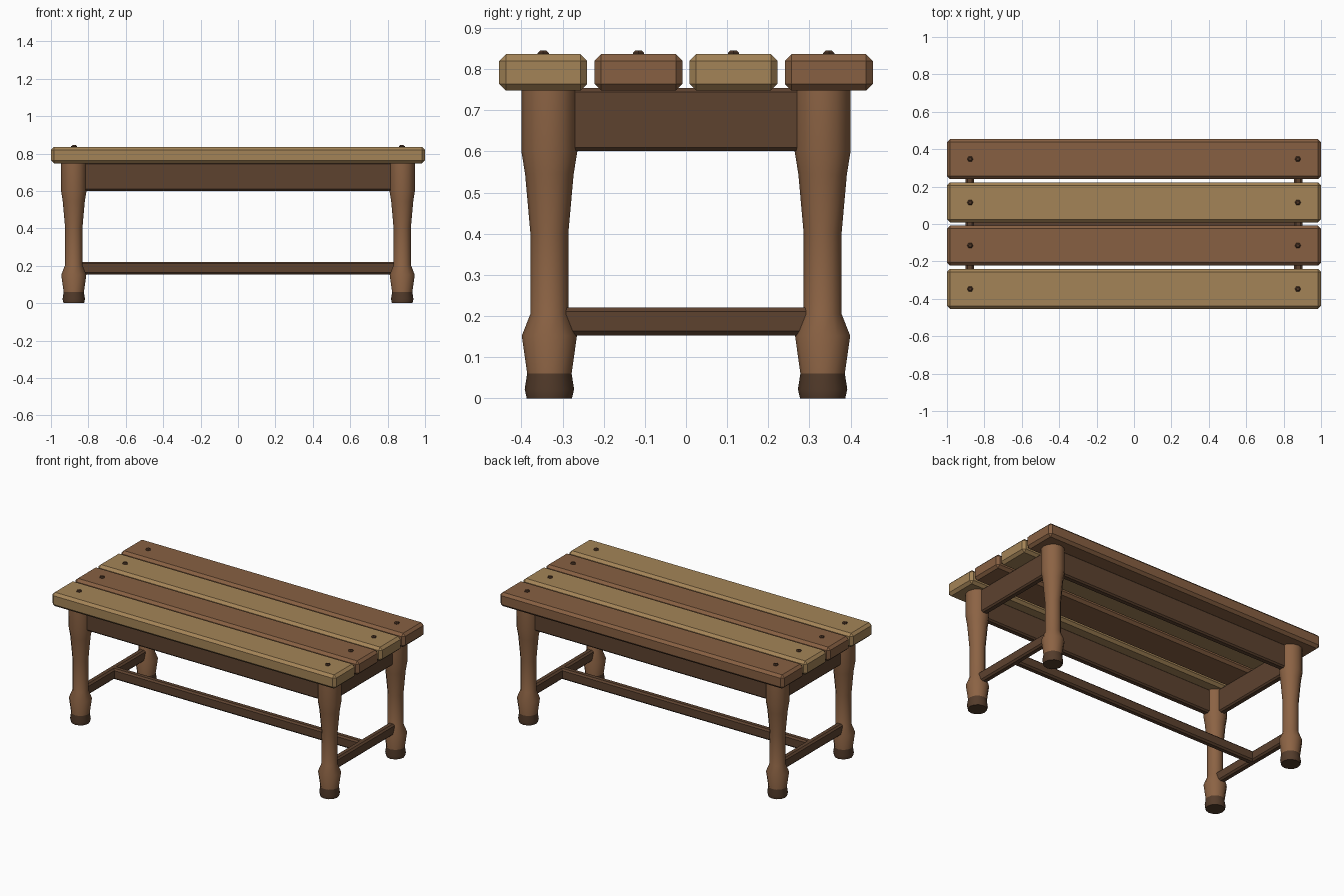
import bpy, bmesh, math
from mathutils import Matrix

if "Cube" in bpy.data.objects:
    bpy.data.objects.remove(bpy.data.objects["Cube"])


def material(name, r, g, b):
    m = bpy.data.materials.new(name)
    lin = [((c / 255 + 0.055) / 1.055) ** 2.4 for c in (r, g, b)]
    m.diffuse_color = (*lin, 1)
    m.use_nodes = True
    m.node_tree.nodes["Principled BSDF"].inputs["Base Color"].default_value = m.diffuse_color
    return m


LIGHT = material("light wood", 164, 132, 87)
MID = material("brown wood", 135, 96, 66)
LEG = material("leg wood", 140, 99, 68)
DARK = material("dark wood", 93, 66, 47)
FOOT = material("foot wood", 84, 60, 43)
PEG = material("peg wood", 78, 54, 38)

LEG_X, LEG_Y = 0.878, 0.332


def add(name, bm, mats):
    mesh = bpy.data.meshes.new(name)
    bm.to_mesh(mesh)
    bm.free()
    for m in mats:
        mesh.materials.append(m)
    ob = bpy.data.objects.new(name, mesh)
    bpy.context.collection.objects.link(ob)
    return ob


def beam(name, size, loc, mat, bevel):
    """Box with chamfered edges."""
    bm = bmesh.new()
    bmesh.ops.create_cube(bm, size=1,
                          matrix=Matrix.Translation(loc) @ Matrix.Diagonal((*size, 1)))
    bmesh.ops.bevel(bm, geom=bm.edges[:], offset=bevel, segments=1,
                    affect='EDGES', profile=0.5)
    return add(name, bm, [mat])


def turned(name, profile, sides, loc, mats, foot_top=-1):
    """Lathe a (radius, z) profile, capped at both ends."""
    bm = bmesh.new()
    rings = []
    for r, z in profile:
        rings.append([bm.verts.new((loc[0] + r * math.cos(2 * math.pi * i / sides),
                                    loc[1] + r * math.sin(2 * math.pi * i / sides),
                                    loc[2] + z)) for i in range(sides)])
    for a, b in zip(rings, rings[1:]):
        for i in range(sides):
            j = (i + 1) % sides
            bm.faces.new((a[i], a[j], b[j], b[i]))
    bm.faces.new(rings[0][::-1])
    bm.faces.new(rings[-1])
    for f in bm.faces:
        if f.calc_center_median().z < foot_top:
            f.material_index = 1
    return add(name, bm, mats)


# Table top: four planks with pegs at both ends
for n, y in enumerate((-0.347, -0.1155, 0.1155, 0.347)):
    beam(f"plank_{n + 1}", (2.0, 0.214, 0.088), (0, y, 0.792),
         MID if n % 2 else LIGHT, 0.016)
    for side, x in (("left", -0.876), ("right", 0.876)):
        turned(f"peg_{n + 1}_{side}", [(0.016, 0), (0.016, 0.012), (0.009, 0.018)],
               6, (x, y, 0.827), [PEG])

# Turned legs with dark feet
leg_profile = [(0.055, 0), (0.060, 0.022), (0.054, 0.06), (0.067, 0.152),
               (0.046, 0.205), (0.046, 0.40), (0.059, 0.545), (0.068, 0.60),
               (0.068, 0.75)]
for sx, xn in ((-1, "left"), (1, "right")):
    for sy, yn in ((-1, "front"), (1, "back")):
        leg = turned(f"leg_{yn}_{xn}", leg_profile, 12,
                     (sx * LEG_X, sy * LEG_Y, 0), [LEG, FOOT], 0.06)
        bpy.ops.object.select_all(action='DESELECT')
        leg.select_set(True)
        bpy.context.view_layer.objects.active = leg
        bpy.ops.object.shade_smooth_by_angle(angle=math.radians(35))

# Aprons under the top
for s, yn in ((-1, "front"), (1, "back")):
    beam(f"apron_{yn}", (2 * LEG_X, 0.044, 0.153), (0, s * LEG_Y, 0.677), DARK, 0.009)

# Side aprons and low stretchers
for s, xn in ((-1, "left"), (1, "right")):
    beam(f"apron_{xn}", (0.044, 2 * LEG_Y, 0.153), (s * LEG_X, 0, 0.677), DARK, 0.009)
    beam(f"stretcher_{xn}", (0.044, 2 * LEG_Y, 0.068), (s * LEG_X, 0, 0.187), DARK, 0.01)
beam("stretcher_long", (2 * LEG_X, 0.044, 0.068), (0, 0, 0.187), DARK, 0.01)
